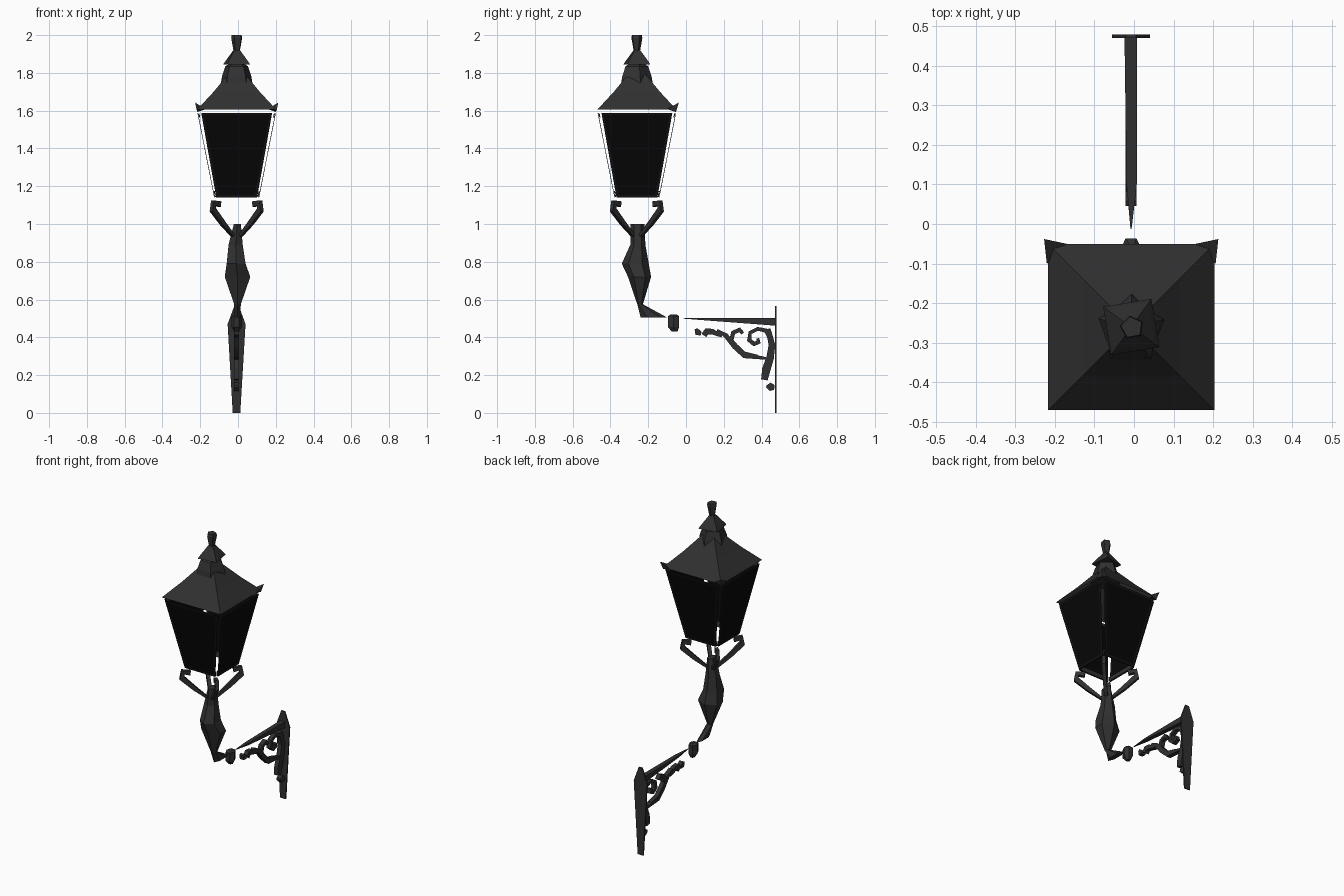
import bpy, bmesh, math
from mathutils import Vector, Matrix

if "Cube" in bpy.data.objects:
    bpy.data.objects.remove(bpy.data.objects["Cube"])

CX, CY = -0.007, -0.26   # lantern axis


def mat(name, v):
    m = bpy.data.materials.new(name)
    m.diffuse_color = (v, v, v, 1)
    m.use_nodes = True
    m.node_tree.nodes["Principled BSDF"].inputs["Base Color"].default_value = m.diffuse_color
    return m


METAL = mat("dark_iron", 0.03)
PANE = mat("black_pane", 0.002)
BAND = mat("pane_border", 0.006)


def make(name, verts, faces, mats=(METAL,), fix=True):
    me = bpy.data.meshes.new(name)
    me.from_pydata([tuple(v) for v in verts], [], faces)
    for m in mats:
        me.materials.append(m)
    bm = bmesh.new()
    bm.from_mesh(me)
    if fix:
        bmesh.ops.recalc_face_normals(bm, faces=bm.faces)
    bm.to_mesh(me)
    bm.free()
    ob = bpy.data.objects.new(name, me)
    bpy.context.collection.objects.link(ob)
    return ob


def bridge(name, rings, caps=True):
    n = len(rings[0])
    verts = [v for r in rings for v in r]
    faces = []
    for k in range(len(rings) - 1):
        for i in range(n):
            j = (i + 1) % n
            faces.append((k*n + i, k*n + j, (k+1)*n + j, (k+1)*n + i))
    if caps:
        faces.append(tuple(range(n)))
        faces.append(tuple(range((len(rings)-1)*n, len(rings)*n)))
    return make(name, verts, faces)


# n-sided loft; each ring is (z, xmin, xmax, ymin, ymax)
def loft(name, rings, n, phase=0.0, caps=True):
    pts = [(math.cos(phase + 2*math.pi*i/n), math.sin(phase + 2*math.pi*i/n)) for i in range(n)]
    xs, ys = [p[0] for p in pts], [p[1] for p in pts]

    def norm(v, a):
        return (v - min(a)) / (max(a) - min(a))
    out = []
    for z, x0, x1, y0, y1 in rings:
        out.append([(x0 + (x1-x0)*norm(x, xs), y0 + (y1-y0)*norm(y, ys), z) for x, y in pts])
    return bridge(name, out, caps)


def round_loft(name, profile, n, phase, caps=True):
    return loft(name, [(z, CX-r, CX+r, CY-r, CY+r) for z, r in profile], n, phase, caps)


# rectangular bar swept along a planar path
def sweep(name, pts, thick, side, width):
    pts = [Vector(p) for p in pts]
    side = Vector(side).normalized()
    rings = []
    for i, p in enumerate(pts):
        t = (pts[min(i+1, len(pts)-1)] - pts[max(i-1, 0)]).normalized()
        nrm = t.cross(side)
        a, b = side * width / 2, nrm * thick[i] / 2
        rings.append([p + a + b, p - a + b, p - a - b, p + a - b])
    return bridge(name, rings)


# Roof shell
round_loft("roof", [(1.605, 0.21), (1.70, 0.122), (1.83, 0.015)], 4, math.pi/4, caps=False)

# Vent cap, upper cap and finial
round_loft("vent_cap", [(1.735, 0.085), (1.78, 0.078), (1.835, 0.06), (1.86, 0.02)], 5, 0.3)
round_loft("upper_cap", [(1.845, 0.071), (1.862, 0.06), (1.925, 0.014)], 4, 0.95)
round_loft("finial", [(1.90, 0.014), (1.985, 0.029), (2.0, 0.026)], 5, 0.5)

# Pointed ears on the two rear roof corners
for s, nm in ((-1, "left"), (1, "right")):
    c = Vector((CX + s*0.208, CY + 0.207, 1.605))
    v = [c + Vector((s*0.012, 0.015, 0.038)), c + Vector((-s*0.045, 0.003, 0.003)),
         c + Vector((s*0.005, -0.048, 0.003)), c + Vector((0, 0, -0.012))]
    make("roof_ear_" + nm, v, [(0, 1, 2), (0, 1, 3), (0, 2, 3), (1, 2, 3)])


# Four lantern sides: tapered panes with open corner gaps, plus inner rails
def side_plate(name, z0, z1, inset, thick, turn, mats):
    def at(z):
        f = (z - 1.14) / 0.45
        return 0.108 + 0.08*f, 0.119 + 0.089*f - inset
    vs = []
    for d in (0, thick):
        for z, s in ((z0, -1), (z0, 1), (z1, 1), (z1, -1)):
            w, o = at(z)
            vs.append(Vector((s*w, -(o - d), z)))
    M = Matrix.Translation((CX, CY, 0)) @ Matrix.Rotation(turn, 4, 'Z')
    fs = [(0, 1, 2, 3), (7, 6, 5, 4), (0, 4, 5, 1), (1, 5, 6, 2), (2, 6, 7, 3), (3, 7, 4, 0)]
    return make(name, [M @ v for v in vs], fs, mats)


for k, nm in enumerate(("front", "right", "back", "left")):
    a = k * math.pi / 2
    pane = side_plate("pane_" + nm, 1.14, 1.588, 0, 0.003, a, (BAND, PANE))
    bm = bmesh.new()
    bm.from_mesh(pane.data)
    big = [f for f in bm.faces if f.calc_area() > 0.05]
    bmesh.ops.inset_individual(bm, faces=big, thickness=0.018)
    for f in big:
        f.material_index = 1
    bm.to_mesh(pane.data)
    bm.free()
    side_plate("bottom_rail_" + nm, 1.142, 1.175, 0.004, 0.006, a, (METAL,))
    side_plate("top_rail_" + nm, 1.565, 1.586, 0.004, 0.006, a, (METAL,))

# Four hooked arms on the diagonals holding the lantern
ARM = [(0.09, 1.105), (0.122, 1.112), (0.126, 1.075), (0.075, 1.005), (0.022, 0.94)]
for sx in (-1, 1):
    for sy in (-1, 1):
        sweep("support_arm", [(CX + sx*d, CY + sy*d, z) for d, z in ARM],
              [0.03, 0.03, 0.032, 0.026, 0.014], (sy, -sx, 0), 0.022)

# Baluster post with its elbow
loft("post", [(1.0, -0.022, 0.015, -0.295, -0.22), (0.89, -0.05, 0.025, -0.295, -0.215),
              (0.79, -0.06, 0.04, -0.34, -0.197), (0.72, -0.07, 0.065, -0.307, -0.185),
              (0.575, -0.02, 0.015, -0.258, -0.228), (0.505, -0.02, 0.012, -0.24, -0.10)],
     6, math.pi/2)

# Collar between elbow and bar
loft("collar", [(0.43, -0.02, 0.006, -0.075, -0.045), (0.455, -0.035, 0.02, -0.096, -0.036),
                (0.512, -0.035, 0.02, -0.096, -0.036), (0.522, -0.02, 0.008, -0.08, -0.05)],
     6, 0)

# Tapered horizontal bar
bar = [[(-0.009, -0.012, 0.502), (-0.006, -0.012, 0.502), (-0.006, -0.012, 0.499), (-0.009, -0.012, 0.499)]]
for y, x0, x1, z in ((0.10, -0.019, 0.007, 0.49), (0.472, -0.024, 0.008, 0.462)):
    bar.append([(x0, y, 0.502), (x1, y, 0.502), (x1, y, z), (x0, y, z)])
bridge("wall_bar", bar)

# Scroll work under the bar: (y, z) path with thicknesses
SCROLLS = {
    "scroll_tip": ([(0.052, 0.445), (0.062, 0.425), (0.08, 0.42)], [0.015, 0.035, 0.02]),
    "scroll_lead": ([(0.095, 0.41), (0.11, 0.432), (0.14, 0.43), (0.19, 0.405)],
                    [0.03, 0.035, 0.03, 0.012]),
    "scroll_lower": ([(0.165, 0.438), (0.21, 0.41), (0.26, 0.352), (0.31, 0.305), (0.43, 0.287)],
                     [0.012, 0.025, 0.032, 0.032, 0.012]),
    "scroll_inner": ([(0.30, 0.42), (0.285, 0.44), (0.25, 0.425), (0.24, 0.385), (0.262, 0.345),
                      (0.30, 0.315), (0.38, 0.30)], [0.02, 0.025, 0.024, 0.024, 0.024, 0.024, 0.015]),
    "scroll_curl": ([(0.44, 0.40), (0.425, 0.435), (0.38, 0.445), (0.34, 0.425), (0.335, 0.385),
                     (0.36, 0.365), (0.385, 0.375), (0.38, 0.395)],
                    [0.02, 0.025, 0.02, 0.02, 0.025, 0.025, 0.025, 0.015]),
    "scroll_drop": ([(0.435, 0.445), (0.455, 0.36), (0.445, 0.29), (0.425, 0.23), (0.415, 0.175)],
                    [0.025, 0.035, 0.04, 0.045, 0.035]),
    "scroll_end": ([(0.425, 0.14), (0.445, 0.138), (0.468, 0.135)], [0.012, 0.045, 0.025]),
}
for nm, (path, th) in SCROLLS.items():
    sweep(nm, [(-0.008, y, z) for y, z in path], th, (1, 0, 0), 0.028)

# Flat wall plate
out = [(-0.02, 0.565), (0.005, 0.565), (0.04, 0.47), (0.012, 0.0), (-0.028, 0.0), (-0.055, 0.47)]
bridge("wall_plate", [[(x, y, z) for x, z in out] for y in (0.470, 0.478)])
